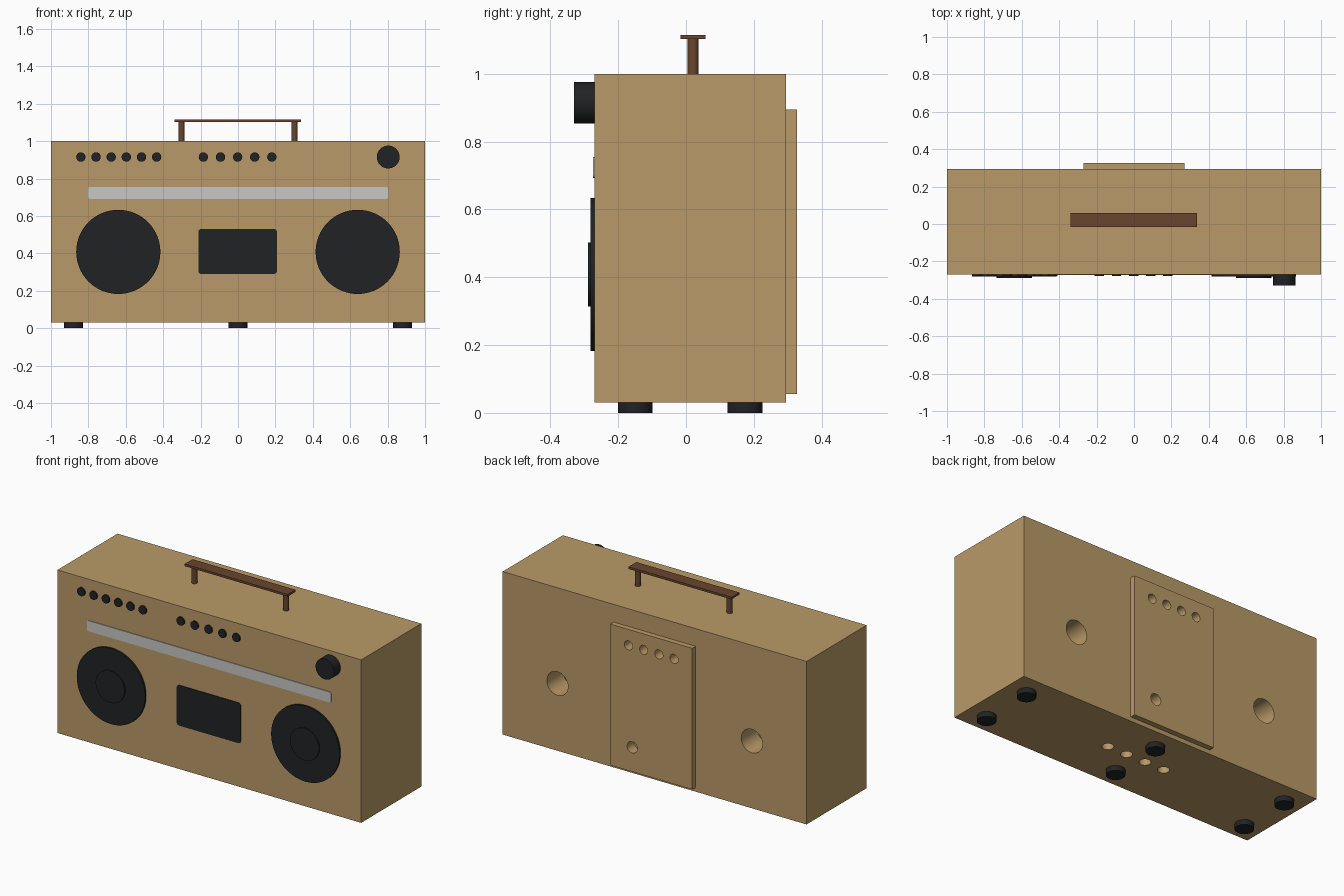
import bpy
import bmesh
from math import pi
from mathutils import Matrix, Vector

default = bpy.data.objects.get("Cube")
if default:
    bpy.data.objects.remove(default, do_unlink=True)


def make_material(name, rgb, rough=0.6):
    mat = bpy.data.materials.new(name)
    mat.use_nodes = True
    color = (*rgb, 1.0)
    mat.diffuse_color = color
    shader = mat.node_tree.nodes["Principled BSDF"]
    shader.inputs["Base Color"].default_value = color
    shader.inputs["Roughness"].default_value = rough
    return mat


TAN = make_material("tan cabinet", (0.49, 0.323, 0.138))
BLACK = make_material("charcoal black", (0.015, 0.016, 0.017))
BROWN = make_material("dark brown", (0.14, 0.06, 0.027))
GREY = make_material("light grey", (0.57, 0.57, 0.56))


def finish(name, bm, mat):
    mesh = bpy.data.meshes.new(name)
    bm.to_mesh(mesh)
    bm.free()
    mesh.materials.append(mat)
    obj = bpy.data.objects.new(name, mesh)
    bpy.context.collection.objects.link(obj)
    return obj


def smooth(obj):
    bpy.ops.object.select_all(action='DESELECT')
    bpy.context.view_layer.objects.active = obj
    obj.select_set(True)
    bpy.ops.object.shade_smooth_by_angle(angle=pi / 6)


def box(name, low, high, mat, corner=0):
    """Box between two corners; corner rounds the edges that run along y."""
    low, high = Vector(low), Vector(high)
    bm = bmesh.new()
    bmesh.ops.create_cube(bm, size=1)
    bmesh.ops.scale(bm, vec=high - low, verts=bm.verts)
    bmesh.ops.translate(bm, vec=(low + high) / 2, verts=bm.verts)
    if corner:
        edges = [e for e in bm.edges
                 if abs(e.verts[0].co.y - e.verts[1].co.y) > 1e-5]
        bmesh.ops.bevel(bm, geom=edges, offset=corner, segments=4,
                        profile=0.5, affect='EDGES')
    return finish(name, bm, mat)


def cylinder(name, start, end, radius, mat, sides=48):
    """Solid cylinder from one end point to the other."""
    start, end = Vector(start), Vector(end)
    axis = end - start
    turn = axis.to_track_quat('Z', 'Y').to_matrix().to_4x4()
    bm = bmesh.new()
    bmesh.ops.create_cone(bm, cap_ends=True, segments=sides, radius1=radius,
                          radius2=radius, depth=axis.length,
                          matrix=Matrix.Translation((start + end) / 2) @ turn)
    obj = finish(name, bm, mat)
    smooth(obj)
    return obj


def drill(targets, start, end, radius):
    """Cut a round hole into each target."""
    cutter = cylinder("hole_cutter", start, end, radius, TAN, 32)
    cutter.hide_render = True
    for target in targets:
        mod = target.modifiers.new("hole", 'BOOLEAN')
        mod.operation = 'DIFFERENCE'
        mod.solver = 'EXACT'
        mod.object = cutter
        bpy.context.view_layer.objects.active = target
        bpy.ops.object.modifier_apply(modifier=mod.name)
    bpy.data.objects.remove(cutter, do_unlink=True)


FRONT, BACK, BASE, TOP = -0.27, 0.295, 0.03, 1.0
SIDES = (-1, 1)

# Cabinet and raised rear panel
cabinet = box("cabinet", (-1, FRONT, BASE), (1, BACK, TOP), TAN)
panel = box("rear_panel", (-0.27, BACK, 0.055), (0.27, 0.327, 0.895), TAN)

# Rear ports, panel sockets and base vents
for s in SIDES:
    drill([cabinet], (0.64 * s, BACK - 0.15, 0.43), (0.64 * s, 0.4, 0.43), 0.07)
for i in range(4):
    x = 0.15 - 0.1 * i
    drill([cabinet, panel], (x, BACK - 0.03, 0.8), (x, 0.4, 0.8), 0.027)
    x = 0.19 - 0.127 * i
    drill([cabinet], (x, 0.013, -0.05), (x, 0.013, BASE + 0.05), 0.032)
drill([cabinet, panel], (0.125, BACK - 0.03, 0.2), (0.125, 0.4, 0.2), 0.034)
smooth(cabinet)
smooth(panel)

# Speakers with raised centre discs
for s, side in zip(SIDES, ("right", "left")):
    x = 0.64 * s
    cylinder(side + "_speaker", (x, FRONT, 0.408), (x, -0.281, 0.408),
             0.225, BLACK, 64)
    cylinder(side + "_speaker_centre", (x, -0.28, 0.408), (x, -0.289, 0.408),
             0.095, BLACK)

# Cassette window and tuning strip
box("cassette_window", (-0.212, FRONT - 0.004, 0.29),
    (0.208, FRONT, 0.53), BLACK, 0.015)
box("tuning_strip", (-0.803, FRONT - 0.004, 0.692),
    (0.803, FRONT, 0.755), GREY, 0.01)

# Two rows of buttons and the volume knob
for group, first, step, count in (("left_row", -0.84, 0.081, 6),
                                  ("centre_row", -0.185, 0.0915, 5)):
    for i in range(count):
        x = first + step * i
        cylinder(f"{group}_button_{i + 1}", (x, FRONT, 0.915),
                 (x, FRONT - 0.009, 0.915), 0.025, BLACK, 32)
cylinder("volume_knob", (0.803, FRONT, 0.915), (0.803, -0.33, 0.915),
         0.061, BLACK)

# Handle: flat bar on two posts
box("handle_bar", (-0.34, -0.016, 1.102), (0.338, 0.058, 1.115), BROWN)
for s in SIDES:
    cylinder("handle_post", (0.302 * s, 0.021, TOP), (0.302 * s, 0.021, 1.104),
             0.016, BROWN, 32)

# Six feet
for x in (-0.88, 0, 0.88):
    for y in (-0.15, 0.174):
        cylinder("foot", (x, y, 0), (x, y, BASE), 0.051, BLACK)
